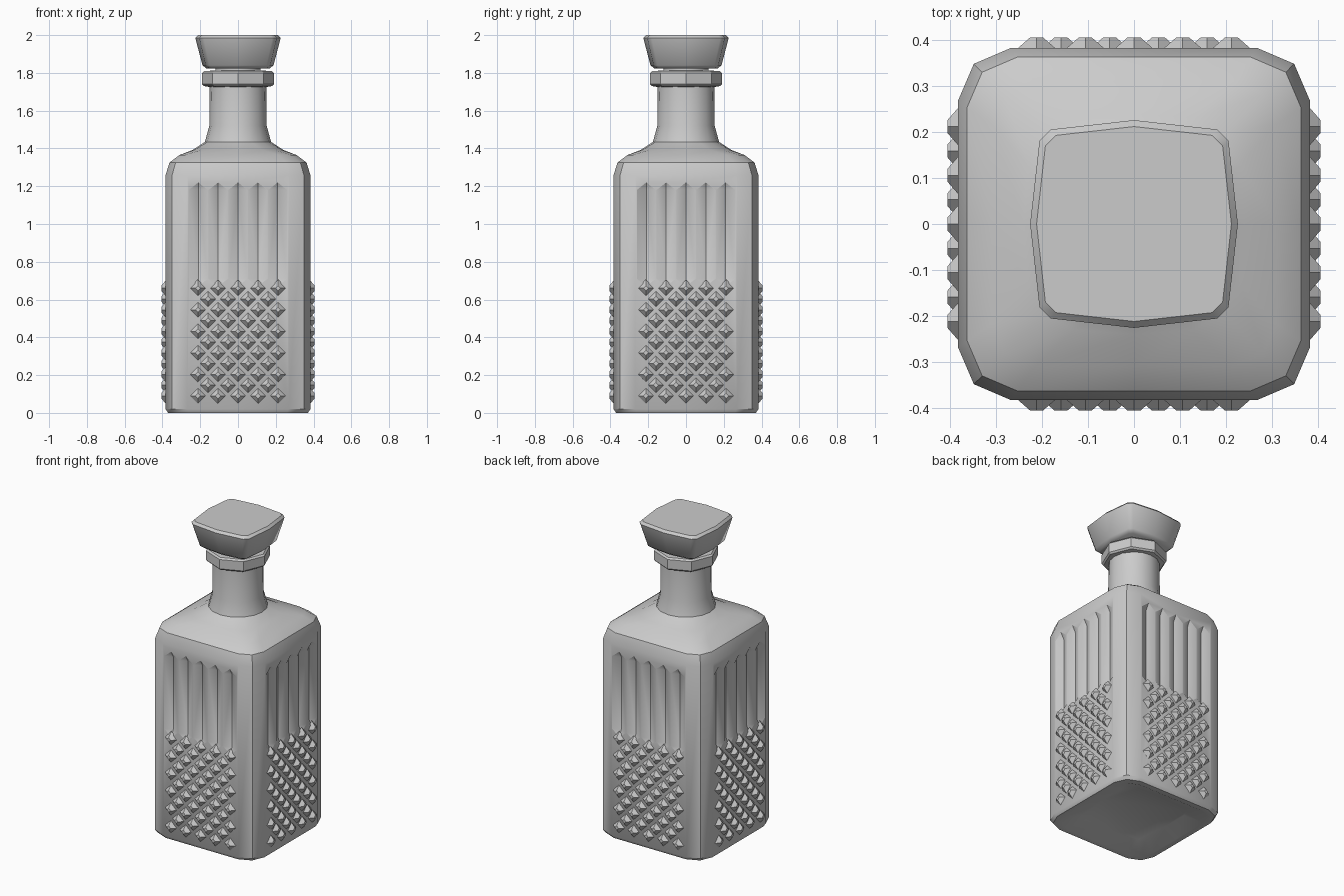
import bpy, bmesh
from math import pi, radians, sin, cos
from mathutils import Matrix, Vector

if "Cube" in bpy.data.objects:
    bpy.data.objects.remove(bpy.data.objects["Cube"])


def turn4(pts):
    """Repeat a quarter outline around z."""
    out = []
    for _ in range(4):
        out += pts
        pts = [(-y, x) for x, y in pts]
    return out


SQUARE = turn4([(1, 0), (1, .70), (.91, .91), (.70, 1)])
ROUND = [(cos(i * pi / 8), sin(i * pi / 8)) for i in range(16)]
OCT = [(cos(i * pi / 4), sin(i * pi / 4)) for i in range(8)]
CUSHION = turn4([(1, 0), (.91, .80), (.80, .91)])


def finish(name, bm):
    bmesh.ops.recalc_face_normals(bm, faces=bm.faces)
    me = bpy.data.meshes.new(name)
    bm.to_mesh(me)
    bm.free()
    ob = bpy.data.objects.new(name, me)
    bpy.context.collection.objects.link(ob)
    return ob


def activate(ob):
    bpy.ops.object.select_all(action='DESELECT')
    ob.select_set(True)
    bpy.context.view_layer.objects.active = ob


def smooth(ob, angle):
    activate(ob)
    bpy.ops.object.shade_smooth_by_angle(angle=radians(angle))


def loft(name, profile, a, b=None):
    """Skin rings (radius, z, blend from outline a to outline b), capped at both ends."""
    b = b or a
    bm = bmesh.new()
    rings = []
    for r, z, t in profile:
        rings.append([bm.verts.new((r * (p[0] * (1 - t) + q[0] * t),
                                    r * (p[1] * (1 - t) + q[1] * t), z))
                      for p, q in zip(a, b)])
    n = len(a)
    for lo, hi in zip(rings, rings[1:]):
        for i in range(n):
            j = (i + 1) % n
            bm.faces.new((lo[i], lo[j], hi[j], hi[i]))
    bm.faces.new(rings[0][::-1])
    bm.faces.new(rings[-1])
    return finish(name, bm)


# Body with recessed base, rounded shoulder and round neck
body = loft("bottle_body", [
    (.24, .045, 0), (.335, 0, 0), (.37, 0, 0), (.383, .02, 0), (.383, 1.26, 0),
    (.363, 1.325, 0), (.31, 1.365, 0), (.24, 1.392, .5), (.175, 1.435, 1),
    (.152, 1.52, 1), (.15, 1.75, 1)], SQUARE, ROUND)

# Pointed V flutes cut into each side
bm = bmesh.new()
W, D, Z0, Z1, TIP = .05, .022, .67, 1.22, .04
for side in range(4):
    rot = Matrix.Rotation(side * pi / 2, 3, 'Z')
    for k in range(-2, 3):
        centre = Vector((k * .105, -.383, 0))
        ring = [(W, 0), (0, D), (-W, 0), (0, -D)]
        lo, hi = [[bm.verts.new(rot @ (centre + Vector((x, y, z)))) for x, y in ring]
                  for z in (Z0 + TIP, Z1 - TIP)]
        bot = bm.verts.new(rot @ (centre + Vector((0, 0, Z0))))
        top = bm.verts.new(rot @ (centre + Vector((0, 0, Z1))))
        for i in range(4):
            j = (i + 1) % 4
            bm.faces.new((lo[i], lo[j], hi[j], hi[i]))
            bm.faces.new((lo[j], lo[i], bot))
            bm.faces.new((hi[i], hi[j], top))
cutter = finish("flute_cutter", bm)
cutter.hide_render = True
mod = body.modifiers.new("flutes", 'BOOLEAN')
mod.operation = 'DIFFERENCE'
mod.solver = 'EXACT'
mod.object = cutter
activate(body)
bpy.ops.object.modifier_apply(modifier=mod.name)
bpy.data.objects.remove(cutter)
smooth(body, 35)

# Staggered diamond studs on the lower half of each side
bm = bmesh.new()
for side in range(4):
    rot = Matrix.Rotation(side * pi / 2, 4, 'Z')
    for row in range(11):
        count = 5 - row % 2
        for c in range(count):
            x = (c - (count - 1) / 2) * .106
            place = (rot @ Matrix.Translation((x, -.392, .09 + .057 * row))
                     @ Matrix.Rotation(pi / 2, 4, 'X'))
            bmesh.ops.create_cone(bm, cap_ends=True, segments=4, radius1=.046,
                                  radius2=.014, depth=.028, matrix=place)
finish("diamond_studs", bm)

# Faceted lip around the neck
lip = loft("neck_lip", [(.15, 1.725, 0), (.18, 1.73, 0), (.19, 1.74, 0),
                        (.19, 1.80, 0), (.18, 1.81, 0), (.13, 1.812, 0)], OCT)
smooth(lip, 30)

# Stopper plug and flared head
plug = loft("stopper_plug", [(.12, 1.70, 0), (.12, 1.84, 0)], ROUND)
smooth(plug, 30)
head = loft("stopper_head", [(.165, 1.822, 0), (.188, 1.84, 0), (.226, 1.985, 0),
                             (.212, 2.0, 0)], CUSHION)
smooth(head, 40)
